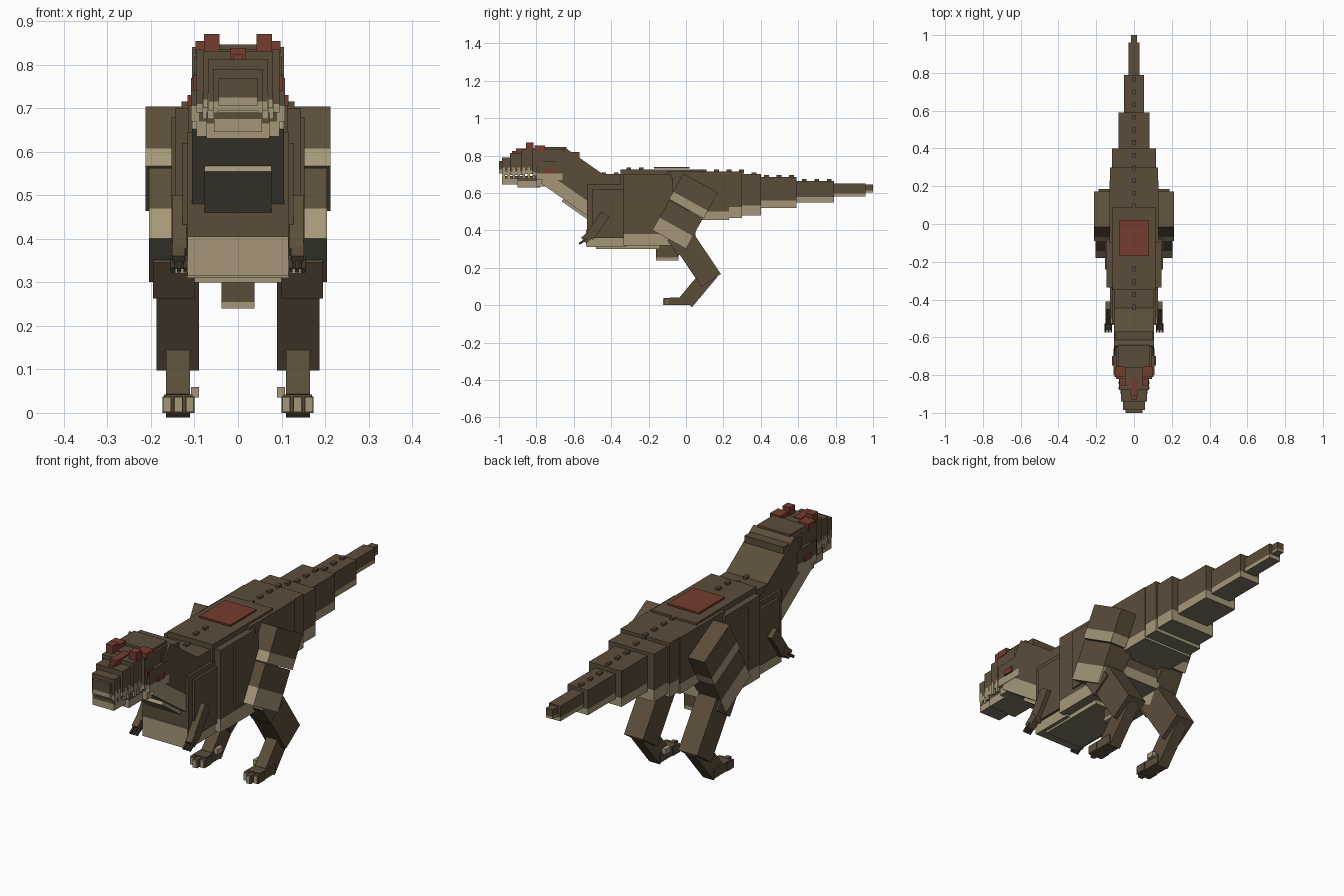
import bpy, bmesh, math
from mathutils import Matrix, Vector

if "Cube" in bpy.data.objects:
    bpy.data.objects.remove(bpy.data.objects["Cube"], do_unlink=True)


def material(name, rgb):
    lin = [((c / 255 + 0.055) / 1.055) ** 2.4 for c in rgb] + [1]
    m = bpy.data.materials.new(name)
    m.use_nodes = True
    m.diffuse_color = lin
    m.node_tree.nodes["Principled BSDF"].inputs["Base Color"].default_value = lin
    return m


BROWN, TAN, GREY, RED, DARK = range(5)
MATS = [material("hide brown", (91, 77, 58)), material("pale tan", (165, 151, 121)),
        material("underside grey", (122, 118, 98)), material("crest red", (118, 60, 47)),
        material("claw dark", (62, 56, 46))]


def box(name, x, y, z, rot=0, bands=(), col=BROWN, under=None, mirror=False):
    """Box from (min, max) ranges, tilted about x; bands are (bottom, top, colour) above its base."""
    size = [r[1] - r[0] for r in (x, y, z)]
    mid = [(r[0] + r[1]) / 2 for r in (x, y, z)]
    for side in ((1, -1) if mirror else (1,)):
        bm = bmesh.new()
        bmesh.ops.create_cube(bm, size=1, matrix=Matrix.Diagonal((*size, 1)))
        for h in {h for b in bands for h in b[:2] if 0.001 < h < size[2] - 0.001}:
            bmesh.ops.bisect_plane(bm, geom=bm.verts[:] + bm.edges[:] + bm.faces[:],
                                   plane_co=(0, 0, h - size[2] / 2), plane_no=(0, 0, 1))
        bm.normal_update()
        for f in bm.faces:
            h = f.calc_center_median().z + size[2] / 2
            f.material_index = col
            for lo, hi, c in bands:
                if lo - 0.0001 <= h < hi:
                    f.material_index = c
            if under is not None and f.normal.z < -0.9:
                f.material_index = under
        bm.transform(Matrix.Rotation(math.radians(rot), 4, 'X'))
        me = bpy.data.meshes.new(name)
        bm.to_mesh(me)
        bm.free()
        for m in MATS:
            me.materials.append(m)
        label = name if not mirror else ("left_" if side > 0 else "right_") + name
        ob = bpy.data.objects.new(label, me)
        ob.location = (mid[0] * side, mid[1], mid[2])
        bpy.context.collection.objects.link(ob)


def wide(name, w, y, z, **kw):
    box(name, (-w, w), y, z, **kw)


def tilted(name, x, centre, length, depth, rot, **kw):
    cy, cz = centre
    box(name, x, (cy - depth / 2, cy + depth / 2), (cz - length / 2, cz + length / 2), rot=rot, **kw)


# Torso
wide("chest", 0.117, (-0.53, -0.32), (0.31, 0.645), bands=[(0, 0.07, TAN)], under=GREY)
wide("breast_patch", 0.116, (-0.534, -0.525), (0.315, 0.405), col=TAN)
wide("shoulders", 0.105, (-0.45, -0.30), (0.55, 0.70))
wide("ribcage", 0.145, (-0.335, -0.08), (0.32, 0.70), bands=[(0, 0.06, TAN)], under=GREY)
wide("back", 0.115, (-0.35, 0.09), (0.55, 0.725))
wide("belly_plate", 0.10, (-0.48, -0.14), (0.30, 0.34), col=TAN, under=GREY)
wide("pelvis", 0.13, (-0.10, 0.23), (0.455, 0.715), bands=[(0, 0.045, TAN)], under=GREY)
wide("loin", 0.10, (-0.12, 0.05), (0.36, 0.50), bands=[(0, 0.05, TAN)], under=GREY)
wide("groin", 0.038, (-0.16, -0.04), (0.24, 0.40), bands=[(0, 0.015, TAN)])
box("flank_plate", (0.14, 0.153), (-0.24, -0.07), (0.40, 0.68), mirror=True)
box("chest_flank", (0.11, 0.128), (-0.50, -0.32), (0.36, 0.62), mirror=True)
wide("saddle_patch", 0.08, (-0.17, 0.02), (0.73, 0.738), col=RED)

# Tail, tapering towards the tip
tail = [(0.126, 0.08, 0.30, 0.465, 0.715), (0.117, 0.20, 0.40, 0.48, 0.70),
        (0.083, 0.38, 0.59, 0.52, 0.685), (0.052, 0.57, 0.79, 0.55, 0.665),
        (0.029, 0.77, 0.96, 0.58, 0.65), (0.017, 0.94, 1.0, 0.602, 0.645)]
for i, (w, y0, y1, z0, z1) in enumerate(tail):
    wide(f"tail_{i + 1}", w, (y0, y1), (z0, z1), bands=[(0, (z1 - z0) * 0.24, TAN)], under=GREY)

# Row of back scutes
for i in range(19):
    y = -0.44 + i * 0.067
    if not -0.19 < y < 0.04:
        top = 0.70 if y < -0.35 else 0.725
        for w, y0, y1, z0, z1 in tail:
            if y > 0.09 and y0 < y - 0.012:
                top = z1 if y + 0.012 > y0 and y < y1 and y > y0 + 0.1 or y > 0.4 else top
        top = top if y < 0.09 else max(t[4] for t in tail if t[1] <= y <= t[2])
        wide(f"scute_{i + 1}", 0.008, (y - 0.013, y + 0.013), (top - 0.01, top + 0.01))

# Neck
box("neck", (-0.106, 0.106), (-0.74, -0.42), (0.54, 0.77), rot=-35,
    bands=[(0, 0.065, TAN)], under=GREY)
box("throat", (-0.077, 0.077), (-0.65, -0.46), (0.49, 0.60), rot=-35,
    bands=[(0, 0.05, TAN)], under=GREY)
for i in range(3):
    y, z = -0.60 + i * 0.055, 0.786 - i * 0.0385
    box(f"neck_scute_{i + 1}", (-0.008, 0.008), (y - 0.015, y + 0.015), (z - 0.015, z + 0.015), rot=-35)

# Head
wide("cranium", 0.095, (-0.82, -0.65), (0.69, 0.835), bands=[(0, 0.02, TAN)])
wide("skull_cap", 0.085, (-0.76, -0.64), (0.82, 0.847))
wide("nape", 0.10, (-0.70, -0.57), (0.66, 0.82))
box("cheek", (0.09, 0.108), (-0.80, -0.66), (0.67, 0.77), bands=[(0, 0.035, TAN)], mirror=True)
snout = [(0.080, -0.88, -0.80, 0.70, 0.832), (0.068, -0.94, -0.86, 0.695, 0.813),
         (0.057, -0.985, -0.92, 0.695, 0.79), (0.045, -1.0, -0.97, 0.705, 0.77)]
for i, (w, y0, y1, z0, z1) in enumerate(snout):
    wide(f"snout_{i + 1}", w, (y0, y1), (z0, z1), bands=[(0, 0.02, TAN)])
wide("rear_jaw", 0.095, (-0.80, -0.65), (0.635, 0.70), bands=[(0, 0.035, TAN)], under=GREY)
wide("middle_jaw", 0.072, (-0.90, -0.78), (0.63, 0.69), bands=[(0, 0.035, TAN)], under=GREY)
wide("front_jaw", 0.055, (-0.985, -0.88), (0.645, 0.69), bands=[(0, 0.03, TAN)], under=GREY)
for i in range(8):
    y = -0.975 + i * 0.027
    x = 0.058 if y < -0.94 else 0.07 if y < -0.88 else 0.082
    box(f"tooth_{i + 1}", (x - 0.012, x), (y - 0.007, y + 0.007), (0.675, 0.735), col=TAN, mirror=True)

# Red crests, brow horns and eyes
box("brow_horn", (0.042, 0.078), (-0.855, -0.815), (0.82, 0.87), col=RED, mirror=True)
box("brow_ridge", (0.045, 0.098), (-0.81, -0.755), (0.825, 0.855), col=RED, mirror=True)
wide("nose_crest", 0.018, (-0.91, -0.81), (0.80, 0.838), col=RED)
wide("nose_bump", 0.012, (-0.93, -0.90), (0.80, 0.823), col=RED)
box("eye", (0.09, 0.103), (-0.81, -0.765), (0.74, 0.775), col=RED, mirror=True)
box("cheek_spot", (0.10, 0.116), (-0.75, -0.70), (0.705, 0.73), col=RED, mirror=True)

# Arms
tilted("arm", (0.118, 0.15), (-0.475, 0.425), 0.15, 0.05, -35, mirror=True)
tilted("hand", (0.122, 0.152), (-0.525, 0.365), 0.06, 0.04, -50, mirror=True)
for i, x in enumerate((0.120, 0.135, 0.150)):
    tilted(f"finger_{i + 1}", (x - 0.004, x + 0.005), (-0.55, 0.342), 0.05, 0.012, -55,
           col=DARK, mirror=True)

# Legs
tilted("upper_thigh", (0.09, 0.213), (0.040, 0.584), 0.157, 0.212, -29,
       bands=[(0, 0.046, TAN)], under=GREY, mirror=True)
tilted("lower_thigh", (0.09, 0.205), (-0.045, 0.432), 0.185, 0.206, -29,
       bands=[(0, 0.078, TAN)], under=GREY, mirror=True)
tilted("shin", (0.09, 0.187), (0.045, 0.265), 0.32, 0.125, 34, mirror=True)
tilted("knee", (0.10, 0.195), (-0.025, 0.335), 0.10, 0.11, 34, mirror=True)
tilted("ankle", (0.11, 0.165), (0.067, 0.097), 0.21, 0.085, -40, mirror=True)
box("foot", (0.105, 0.17), (-0.085, 0.035), (0.0, 0.042), mirror=True)
for i, x in enumerate((0.111, 0.137, 0.163)):
    front = -0.118 if i == 1 else -0.10
    box(f"toe_{i + 1}", (x - 0.011, x + 0.011), (front, -0.05), (0.0, 0.038),
        mirror=True)
    box(f"toe_claw_{i + 1}", (x - 0.009, x + 0.009), (front - 0.006, front + 0.004), (0.002, 0.036), col=TAN,
        mirror=True)
box("dewclaw", (0.09, 0.108), (-0.02, 0.02), (0.035, 0.06), col=TAN, mirror=True)
